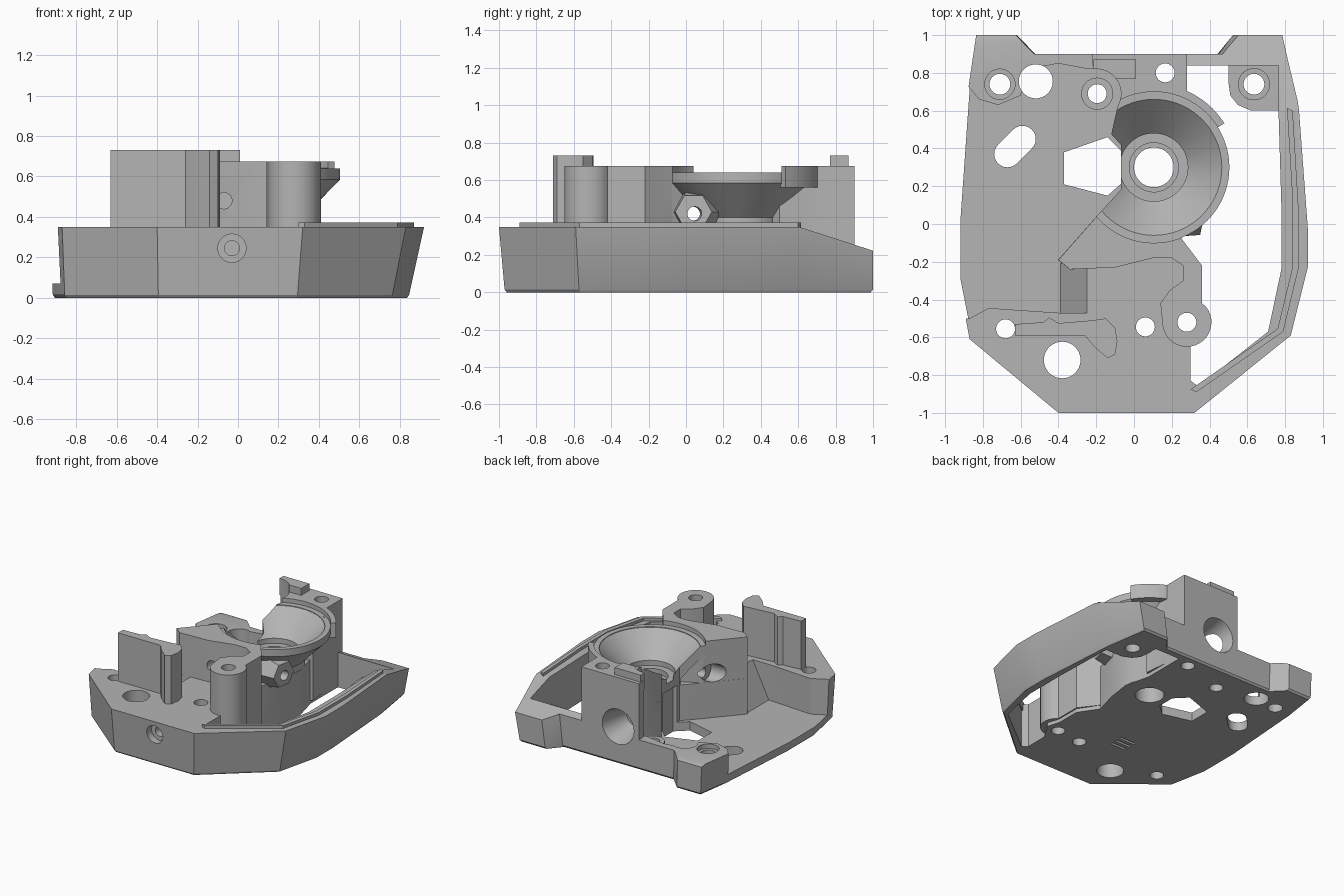
import bpy
import bmesh
import math
from mathutils import Vector

cube = bpy.data.objects.get("Cube")
if cube:
    bpy.data.objects.remove(cube)

grey = bpy.data.materials.new("plain grey")
grey.use_nodes = True
colour = (0.46, 0.46, 0.46, 1)
grey.diffuse_color = colour
grey.node_tree.nodes["Principled BSDF"].inputs["Base Color"].default_value = colour


def finish(name, bm):
    bmesh.ops.recalc_face_normals(bm, faces=bm.faces)
    mesh = bpy.data.meshes.new(name)
    bm.to_mesh(mesh)
    bm.free()
    mesh.materials.append(grey)
    obj = bpy.data.objects.new(name, mesh)
    bpy.context.collection.objects.link(obj)
    return obj


def loft(name, rings):
    """Closed solid skinned through rings of equal length."""
    bm = bmesh.new()
    loops = [[bm.verts.new(p) for p in ring] for ring in rings]
    count = len(loops[0])
    for low, high in zip(loops, loops[1:]):
        for i in range(count):
            j = (i + 1) % count
            bm.faces.new((low[i], low[j], high[j], high[i]))
    bm.faces.new(loops[0][::-1])
    bm.faces.new(loops[-1])
    return finish(name, bm)


def prism(name, points, bottom, top):
    return loft(name, [[(x, y, z) for x, y in points] for z in (bottom, top)])


def box(name, x0, x1, y0, y1, z0, z1):
    return prism(name, [(x0, y0), (x1, y0), (x1, y1), (x0, y1)], z0, z1)


def rod(name, start, end, r0, r1=None, sides=40):
    """Cylinder or cone between two points."""
    start, end = Vector(start), Vector(end)
    turn = (end - start).to_track_quat("Z", "Y")
    rings = []
    for centre, r in ((start, r0), (end, r0 if r1 is None else r1)):
        rings.append([centre + turn @ Vector((r * math.cos(a), r * math.sin(a), 0))
                      for a in (math.tau * i / sides for i in range(sides))])
    return loft(name, rings)


def turned(name, centre, profile, sides=72):
    """Stack of circles given as (radius, height)."""
    cx, cy = centre
    return loft(name, [[(cx + r * math.cos(a), cy + r * math.sin(a), z)
                        for a in (math.tau * i / sides for i in range(sides))]
                       for r, z in profile])


def combine(target, tool, operation):
    mod = target.modifiers.new("cut", "BOOLEAN")
    mod.operation = operation
    mod.solver = "EXACT"
    mod.object = tool
    bpy.context.view_layer.objects.active = target
    bpy.ops.object.modifier_apply(modifier=mod.name)
    bpy.data.objects.remove(tool)


def add(tool):
    combine(housing, tool, "UNION")


def cut(tool):
    combine(housing, tool, "DIFFERENCE")


def arc(centre, r, a0, a1, steps):
    cx, cy = centre
    angles = [math.radians(a0 + (a1 - a0) * i / steps) for i in range(steps + 1)]
    return [(cx + r * math.cos(a), cy + r * math.sin(a)) for a in angles]


cup = (.105, .3)

# Housing base with tapered sides and a small bottom chamfer
outline = [(-.84, 1), (-.88, .73), (-.93, .03), (-.93, -.3), (-.87, -.61), (-.4, -1),
           (.32, -1), (.83, -.59), (.92, -.23), (.92, -.02), (.87, .65), (.81, 1),
           (.57, 1), (.48, .9), (-.53, .9), (-.63, 1)]


def taper(x, y, inset):
    x *= .92 if x > 0 else .985
    y *= .97 if y < 0 else 1
    return x * inset, y * inset


housing = loft("housing", [[(*taper(x, y, .988), 0) for x, y in outline],
                           [(*taper(x, y, 1), .015) for x, y in outline],
                           [(x, y, .35) for x, y in outline]])

# Sloping back shoulders and the lower left back bar
slope = [(.6, .351), (1.1, .19), (1.1, .6), (.6, .6)]
cut(loft("slope_cutter", [[(x, y, z) for y, z in slope] for x in (-1.2, 1.2)]))
cut(box("back_bar_cutter", -1.1, -.2, .6, 1.1, .235, .6))

# Through opening beside the rim, leaving a low screw lug
rim_inside = [(.3, -.83), (.34, -.86), (.71, -.57), (.78, -.24), (.78, .1), (.765, .6)]
inner_edge = [(.28, .84), (.28, .5), (.33, .3), (.3, .1), (.25, -.08), (.35, -.23),
              (.35, -.42), (.38, -.52), (.3, -.65)]
lug = [(.62, .6), (.55, .63), (.51, .68), (.5, .75), (.5, .84)]
cut(prism("opening_cutter", rim_inside + lug + inner_edge, -.1, .6))
cut(box("lug_cutter", .49, .765, .59, .84, .14, .6))
add(turned("lug_boss", (.635, .74), [(.085, .1), (.085, .16)], 32))

# Raised lip along the rim
lip = [(.33, -.89), (.79, -.57), (.87, -.24), (.87, .1), (.84, .6)]
add(prism("rim_lip", lip + [(x - .03, y + .015) for x, y in lip[::-1]], .3, .372))

# Cup, its outer cone and the central column
add(turned("cup_shell", cup, [(.22, .004), (.22, .4), (.4, .585), (.4, .64)]))

# Tall body with front screw post
body = [(-.4, -.19), (-.18, .06), (.1, .2), (.25, -.075), (.36, -.22), (.36, -.42)]
body += arc((.28, -.52), .13, 40, -180, 20)
body += [(.14, -.42), (.19, -.35), (.26, -.3), (.26, -.22), (.2, -.18),
         (.1, -.18), (-.1, -.23), (-.34, -.24)]
add(prism("body", body, .03, .675))

# Back block with curved seat
block = [(.28, .9), (-.22, .9), (-.22, .84)]
block += arc((-.2, .69), .13, 85, -30, 10)
block += [(-.12, .47), (.1, .35), (.3, .5), (.28, .68)]
add(prism("back_block", block, .03, .675))
add(box("back_tab", -.215, .01, .77, .87, .6, .73))
add(prism("cup_lip", arc(cup, .385, 32, 85, 16) + arc(cup, .44, 85, 32, 16), .56, .675))

# Angled hexagonal side boss
add(rod("hex_boss", (.12, .09, .43), (.37, .04, .43), .17, .1, 6))

# Front left tower
tower = [(-.63, -.59), (-.26, -.59), (-.21, -.65), (-.14, -.71), (-.1, -.69), (-.088, -.62),
         (-.1, -.55), (-.15, -.5), (-.22, -.51), (-.4, -.525), (-.45, -.495), (-.48, -.52),
         (-.63, -.53)]
add(prism("tower", tower, .3, .73))

# Cup hollow
cut(turned("cup_cutter", cup, [(.105, -.1), (.105, .38), (.13, .38), (.13, .42),
                               (.18, .42), (.18, .46), (.36, .635), (.36, .64),
                               (.4, .641), (.4, .9)]))

# Low floor on the right hand side, opening the cup wall
floor = [(-1.1, -.52), (-.87, -.5), (-.77, -.445), (-.4, -.47), (-.241, -.47), (-.241, -.235),
         (-.34, -.241), (-.402, -.19), (-.18, .061), (-.07, .18), (-.07, .42), (-.12, .475)]
floor += arc((-.2, .69), .131, -30, 85, 10)
floor += [(-.24, .82), (-.4, .85), (-.56, .82), (-.6, .68), (-.72, .63), (-.82, .66),
          (-.88, .73), (-1.1, .75)]
cut(prism("floor_cutter", floor, .07, .9))

# Ramp beside the floor and ring around the back screw
ramp = [(-.4, .05), (-.23, .05), (-.23, .349), (-.25, .349)]
add(loft("ramp", [[(x, y, z) for x, z in ramp] for y in (-.48, -.21)]))
add(turned("back_screw_ring", (-.195, .69), [(.085, .04), (.085, .14)], 32))

# Window into the column and the slanted slot
window = [(-.37, .38), (-.37, .21), (-.14, .15), (-.05, .23), (-.05, .37), (-.14, .46)]
cut(prism("window_cutter", window, -.1, .36))
slot = arc((-.59, .45), .07, -45, 135, 12) + arc((-.67, .37), .07, 135, 315, 12)
cut(prism("slot_cutter", slot, -.1, .3))

# Vertical holes
for x, y, r in ((-.71, .74, .055), (-.52, .755, .09), (-.195, .69, .05), (.165, .8, .05),
                (.635, .74, .055), (-.68, -.555, .05), (.06, -.545, .05),
                (.28, -.52, .05), (-.38, -.72, .097)):
    cut(rod("hole_cutter", (x, y, -.1), (x, y, 1), r))
cut(rod("recess_cutter", (-.71, .74, .2), (-.71, .74, .5), .08))

# Horizontal holes: front, back funnel and body cross hole
cut(rod("front_recess_cutter", (-.03, -1.1, .245), (-.03, -.93, .245), .07))
cut(rod("front_hole_cutter", (-.03, -1.1, .245), (-.03, -.5, .245), .037))
cut(rod("back_funnel_cutter", (-.04, .95, .29), (-.04, .68, .29), .15, .08))
cut(rod("cross_hole_cutter", (-.5, .03, .42), (.6, .05, .42), .038))
cut(rod("cross_recess_cutter", (-.5, -.01, .42), (-.17, .0, .42), .07))
cut(rod("body_hole_cutter", (-.07, -.4, .48), (-.07, -.1, .48), .04))

# Three shallow vents underneath
for i in range(3):
    y = -.42 + i * .05
    cut(box("vent_cutter", -.27, -.13, y, y + .02, -.05, .05))

bpy.ops.object.select_all(action="DESELECT")
housing.select_set(True)
bpy.context.view_layer.objects.active = housing
bpy.ops.object.shade_smooth_by_angle(angle=math.radians(25))
